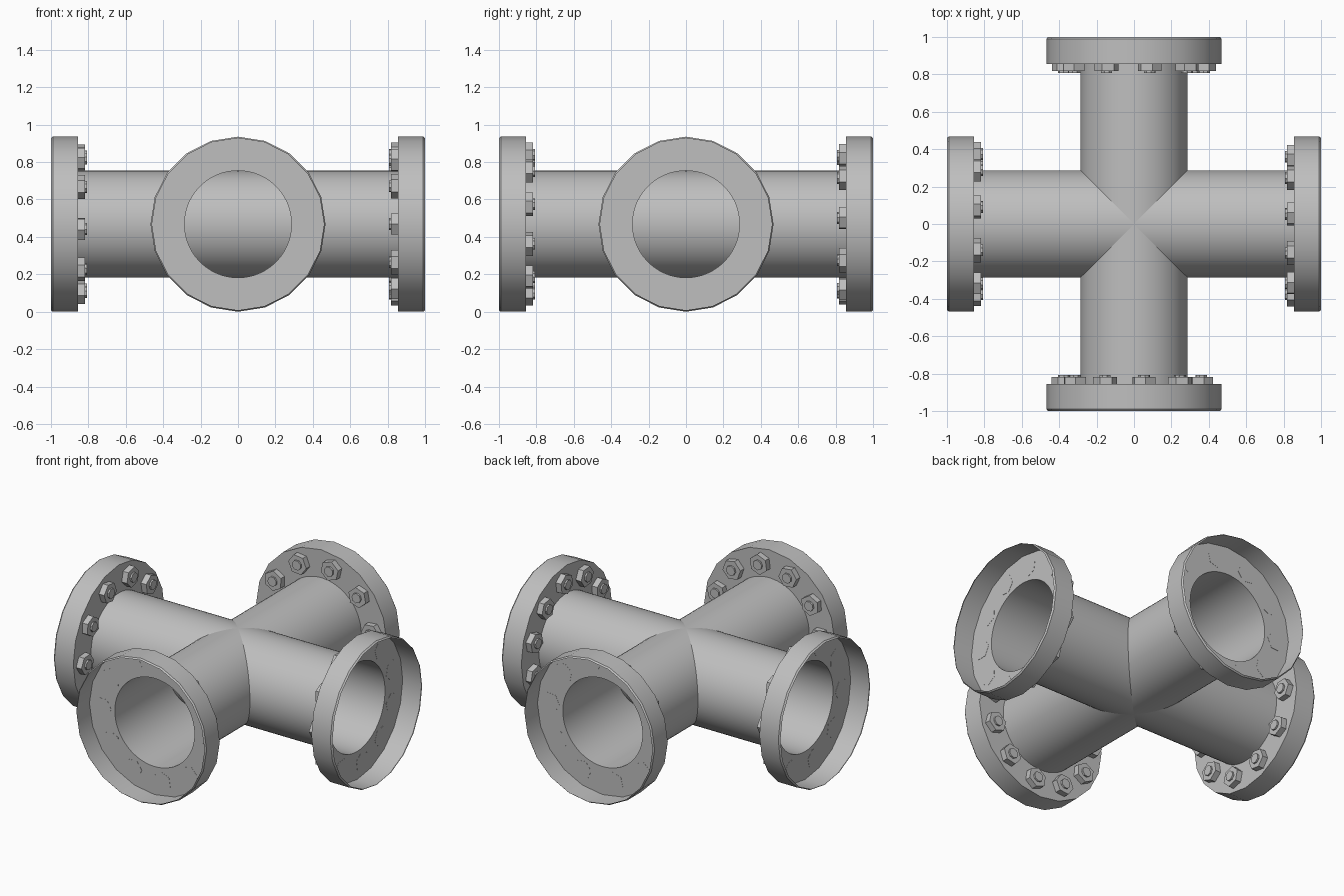
import bpy, bmesh
from math import pi, cos, sin, radians
from mathutils import Matrix, Vector

if "Cube" in bpy.data.objects:
    bpy.data.objects.remove(bpy.data.objects["Cube"])

CENTRE = Vector((0, 0, 0.468))
PIPE_R, FLANGE_R, LIP_R = 0.286, 0.468, 0.46
PLATE, LIP, END = 0.855, 0.99, 1.0
BOLT_CIRCLE = 0.375

metal = bpy.data.materials.new("grey_metal")
metal.use_nodes = True
metal.diffuse_color = (0.52, 0.52, 0.52, 1)
metal.node_tree.nodes["Principled BSDF"].inputs["Base Color"].default_value = (0.52, 0.52, 0.52, 1)


def finish(bm, name, frame, smooth):
    """Place a part built along +z into the arm frame."""
    bm.transform(frame)
    if frame.determinant() < 0:
        bmesh.ops.reverse_faces(bm, faces=bm.faces[:])
    mesh = bpy.data.meshes.new(name)
    bm.to_mesh(mesh)
    bm.free()
    mesh.materials.append(metal)
    obj = bpy.data.objects.new(name, mesh)
    bpy.context.collection.objects.link(obj)
    if smooth:
        bpy.ops.object.select_all(action="DESELECT")
        obj.select_set(True)
        bpy.context.view_layer.objects.active = obj
        bpy.ops.object.shade_smooth_by_angle(angle=radians(30))


def ring(bm, radius, z, sides):
    return [bm.verts.new((radius * cos(2 * pi * i / sides), radius * sin(2 * pi * i / sides), z))
            for i in range(sides)]


def wall(bm, low, high):
    n = len(low)
    for i in range(n):
        j = (i + 1) % n
        bm.faces.new((low[i], low[j], high[j], high[i]))


def loop_edges(bm, loop):
    n = len(loop)
    return [bm.edges.get((loop[i], loop[(i + 1) % n])) or bm.edges.new((loop[i], loop[(i + 1) % n]))
            for i in range(n)]


def make_frame(ref, out):
    """Columns: reference direction, up, outward."""
    up = Vector((0, 0, 1))
    frame = Matrix((ref, up, out)).transposed().to_4x4()
    frame.translation = CENTRE
    return frame


def pipe(name, frame):
    bm = bmesh.new()
    wall(bm, ring(bm, PIPE_R, -PLATE, 60), ring(bm, PIPE_R, PLATE, 60))
    finish(bm, name, frame, True)


def flange(name, frame):
    # Open cup: flat plate with a round hole, outer wall and chamfered lip
    bm = bmesh.new()
    back, front, lip = (ring(bm, r, z, 20) for r, z in
                        ((FLANGE_R, PLATE), (FLANGE_R, LIP), (LIP_R, END)))
    wall(bm, back, front)
    wall(bm, front, lip)
    hole = ring(bm, PIPE_R, PLATE, 60)
    edges = loop_edges(bm, back) + loop_edges(bm, hole)
    bmesh.ops.triangle_fill(bm, edges=edges, use_beauty=True, normal=(0, 0, -1))
    bm.normal_update()
    for face in bm.faces:
        if face.normal.z > 0.9:
            face.normal_flip()
    finish(bm, name, frame, True)


def nuts(name, frame, count, offset):
    # Hexagonal nuts with short bolt ends behind the plate
    bm = bmesh.new()
    for k in range(count):
        spin = Matrix.Rotation(radians(offset) + 2 * pi * k / count, 4, "Z")
        for sides, radius, top in ((6, 0.065, 0.817), (8, 0.032, 0.806)):
            depth = PLATE + 0.001 - top
            place = spin @ Matrix.Translation((BOLT_CIRCLE, 0, top + depth / 2))
            bmesh.ops.create_cone(bm, cap_ends=True, segments=sides, radius1=radius,
                                  radius2=radius, depth=depth,
                                  matrix=place @ Matrix.Rotation(pi / 2, 4, "Z"))
    finish(bm, name, frame, False)


LEFT, BACK = Vector((1, 0, 0)), Vector((0, 1, 0))

# Two crossing pipes
pipe("side_pipe", make_frame(-BACK, LEFT))
pipe("front_back_pipe", make_frame(-LEFT, BACK))

# Four flanged ends
for side, ref, out, count, offset in (("front", -LEFT, -BACK, 11, 0),
                                      ("back", -LEFT, BACK, 10, -5),
                                      ("left", -BACK, LEFT, 11, 0),
                                      ("right", -BACK, -LEFT, 10, -4)):
    frame = make_frame(ref, out)
    flange(side + "_flange", frame)
    nuts(side + "_nuts", frame, count, offset)
